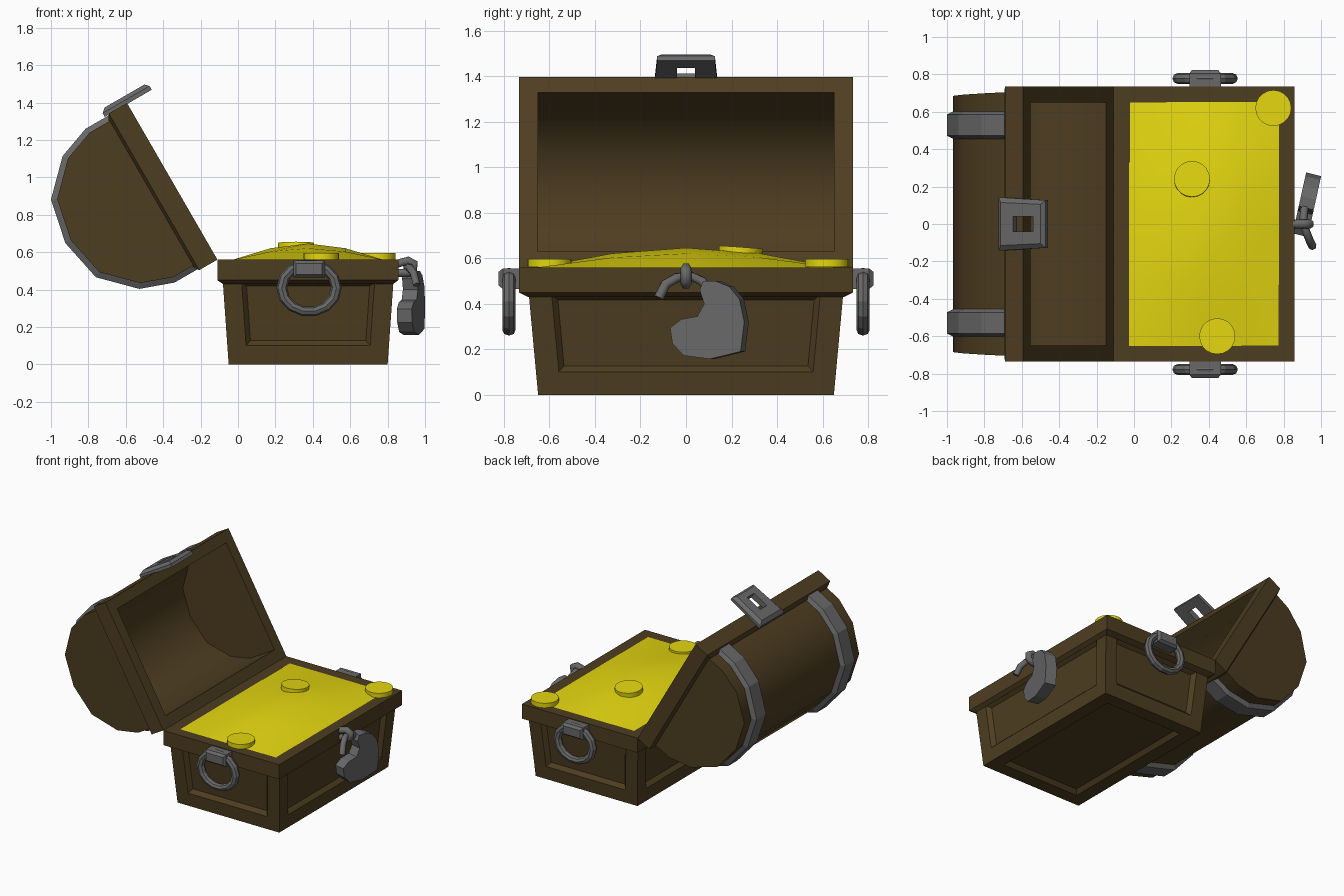
import bpy, bmesh, math
from mathutils import Matrix

if "Cube" in bpy.data.objects:
    bpy.data.objects.remove(bpy.data.objects["Cube"])


def material(name, rgb):
    m = bpy.data.materials.new(name)
    m.diffuse_color = (*rgb, 1)
    m.use_nodes = True
    m.node_tree.nodes["Principled BSDF"].inputs["Base Color"].default_value = m.diffuse_color
    return m


WOOD = material("wood", (0.076, 0.047, 0.015))
IRON = material("iron", (0.14, 0.14, 0.14))
GOLD = material("gold", (0.78, 0.68, 0.005))

# Lid frame: x runs across the lid from the hinge, z points out of the dome
LID = Matrix.Translation((-0.11, 0, 0.56)) @ Matrix.Rotation(math.radians(-120), 4, 'Y')


def finish(name, bm, mat, smooth=None):
    me = bpy.data.meshes.new(name)
    bm.to_mesh(me)
    bm.free()
    me.materials.append(mat)
    ob = bpy.data.objects.new(name, me)
    bpy.context.collection.objects.link(ob)
    if smooth:
        bpy.ops.object.select_all(action='DESELECT')
        ob.select_set(True)
        bpy.context.view_layer.objects.active = ob
        bpy.ops.object.shade_smooth_by_angle(angle=math.radians(smooth))
    return ob


def loft(loops, caps=True, ring=True, wrap=False, mtx=None, flip=False):
    """Skin point loops; ring closes each loop, wrap joins last loop to first."""
    bm = bmesh.new()
    vs = [[bm.verts.new(p) for p in lp] for lp in loops]
    n = len(vs[0])
    pairs = list(zip(vs, vs[1:])) + ([(vs[-1], vs[0])] if wrap else [])
    for a, b in pairs:
        for i in range(n if ring else n - 1):
            j = (i + 1) % n
            bm.faces.new((a[i], a[j], b[j], b[i]))
    if caps and not wrap:
        bm.faces.new(vs[0])
        bm.faces.new(vs[-1])
    bmesh.ops.recalc_face_normals(bm, faces=bm.faces)
    if flip:
        bmesh.ops.reverse_faces(bm, faces=bm.faces)
    if mtx:
        bm.transform(mtx)
    return bm


def rect(x0, x1, y, z):
    return [(x0, -y, z), (x1, -y, z), (x1, y, z), (x0, y, z)]


# Tapered body with sunken panels on the sides and underside
bm = loft([rect(-0.05, 0.80, 0.65, 0), rect(-0.088, 0.838, 0.70, 0.54)])
bm.normal_update()
panels = [f for f in bm.faces if f.normal.z < 0.5]
bmesh.ops.inset_individual(bm, faces=panels, thickness=0.1, use_even_offset=True)
bmesh.ops.inset_individual(bm, faces=panels, thickness=0.025, depth=-0.03, use_even_offset=True)
finish("chest_body", bm, WOOD)

# Rims of chest and lid
finish("chest_rim", loft([rect(-0.08, 0.83, 0.695, 0.43), rect(-0.11, 0.857, 0.734, 0.45),
                          rect(-0.11, 0.857, 0.734, 0.56), rect(-0.022, 0.772, 0.65, 0.56),
                          rect(-0.022, 0.772, 0.65, 0.48)], wrap=True), WOOD)
finish("lid_rim", loft([rect(0.03, 0.937, 0.695, 0.132), rect(0, 0.967, 0.734, 0.112),
                        rect(0, 0.967, 0.734, 0), rect(0.08, 0.887, 0.65, 0),
                        rect(0.08, 0.887, 0.65, 0.11)], wrap=True, mtx=LID), WOOD)

# Domed lid: outer skin, lining and two iron bands share one profile
HALF = [(-0.475, 0.11), (-0.475, 0.26), (-0.41, 0.44), (-0.24, 0.61), (0, 0.66)]
PROFILE = HALF + [(-u, v) for u, v in HALF[-2::-1]]


def arch(y, s, taper=0.0):
    pts = [(0.4835 + u * s, 0.11 + (v - 0.11) * s) for u, v in PROFILE]
    return [(u, y * (1 - taper * v), v) for u, v in pts]


finish("lid_dome", loft([arch(-0.71, 0.94, 0.06), arch(0.71, 0.94, 0.06)],
                        ring=False, mtx=LID), WOOD, 40)
finish("lid_lining", loft([arch(-0.65, 0.85), arch(0.65, 0.85)],
                          ring=False, mtx=LID, flip=True), WOOD, 40)
for side, s in (("left", 1), ("right", -1)):
    finish("lid_band_" + side, loft([arch(s * 0.455, 0.94), arch(s * 0.472, 1),
                                     arch(s * 0.585, 1), arch(s * 0.602, 0.94)],
                                    caps=False, ring=False, mtx=LID), IRON)


# Hasp plate with slot on the lid edge
def plate(u, w0, v0, w1, v1):
    return [(u, -w0, v0), (u, w0, v0), (u, w1, v1), (u, -w1, v1)]


finish("hasp", loft([plate(0.962, 0.143, 0.14, 0.127, -0.15),
                     plate(0.985, 0.143, 0.14, 0.127, -0.15),
                     plate(1.006, 0.115, 0.115, 0.105, -0.13),
                     plate(1.006, 0.04, 0.04, 0.04, -0.085),
                     plate(0.962, 0.04, 0.04, 0.04, -0.085)], wrap=True, mtx=LID), IRON)

# Gold heap
bm = bmesh.new()
bmesh.ops.create_grid(bm, x_segments=4, y_segments=4, size=1)
for v in bm.verts:
    a, b = v.co.x, v.co.y
    h = math.cos(a * math.pi / 2) * math.cos(b * math.pi / 2)
    v.co = (0.374 + 0.40 * a, 0.652 * b, 0.56 + 0.086 * h)
finish("gold_heap", bm, GOLD, 60)

# Loose coins
for i, (x, y, z, tilt) in enumerate([(0.31, 0.24, 0.632, -4), (0.445, -0.60, 0.579, 0),
                                     (0.745, 0.62, 0.579, 0)]):
    bm = bmesh.new()
    bmesh.ops.create_cone(bm, cap_ends=True, segments=20, radius1=0.096, radius2=0.096, depth=0.034)
    bm.transform(Matrix.Translation((x, y, z)) @ Matrix.Rotation(math.radians(tilt), 4, 'X'))
    finish(f"coin_{i + 1}", bm, GOLD, 30)


# Ring handles and their mounts on both ends
def mount(y, w, z0, z1):
    return [(0.38 - w, y, z0), (0.38 + w, y, z0), (0.38 + w, y, z1), (0.38 - w, y, z1)]


for side, s in (("back", 1), ("front", -1)):
    finish("handle_mount_" + side, loft([mount(s * 0.72, 0.084, 0.465, 0.555),
                                         mount(s * 0.805, 0.084, 0.465, 0.555),
                                         mount(s * 0.824, 0.07, 0.48, 0.54)]), IRON)
    bpy.ops.mesh.primitive_torus_add(major_segments=14, minor_segments=8, major_radius=0.146,
                                     minor_radius=0.029, location=(0.38, s * 0.778, 0.409),
                                     rotation=(math.pi / 2, 0, 0))
    ring = bpy.context.object
    ring.name = "handle_ring_" + side
    ring.scale.y = 0.875
    ring.data.materials.append(IRON)


# Staple and padlock shackle as bent rods
def rod(name, pts, r):
    cu = bpy.data.curves.new(name, 'CURVE')
    cu.dimensions = '3D'
    cu.bevel_depth = r
    cu.bevel_resolution = 1
    cu.use_fill_caps = True
    sp = cu.splines.new('POLY')
    sp.points.add(len(pts) - 1)
    for p, co in zip(sp.points, pts):
        p.co = (*co, 1)
    cu.materials.append(IRON)
    bpy.context.collection.objects.link(bpy.data.objects.new(name, cu))


rod("staple", [(0.84, 0, 0.535), (0.91, 0, 0.555), (0.942, 0, 0.54), (0.938, 0, 0.505),
               (0.91, 0, 0.488), (0.84, 0, 0.49)], 0.025)
rod("shackle", [(0.955, -0.12, 0.425), (0.94, -0.09, 0.485), (0.92, -0.04, 0.515),
                (0.905, 0.02, 0.522), (0.91, 0.07, 0.50), (0.92, 0.12, 0.44)], 0.022)

# Padlock body: bitten disc hanging at a slight angle
OUTLINE = [(-0.06, 0.295), (-0.05, 0.225), (0, 0.172), (0.115, 0.157), (0.25, 0.19),
           (0.266, 0.32), (0.245, 0.42), (0.20, 0.475), (0.14, 0.50), (0.085, 0.50),
           (0.07, 0.46), (0.09, 0.40), (0.06, 0.345), (-0.01, 0.332)]
finish("padlock", loft([[(0.902 + 0.22 * y + t, y - 0.25 * t, z) for y, z in OUTLINE]
                        for t in (-0.04, 0.04)]), IRON)
